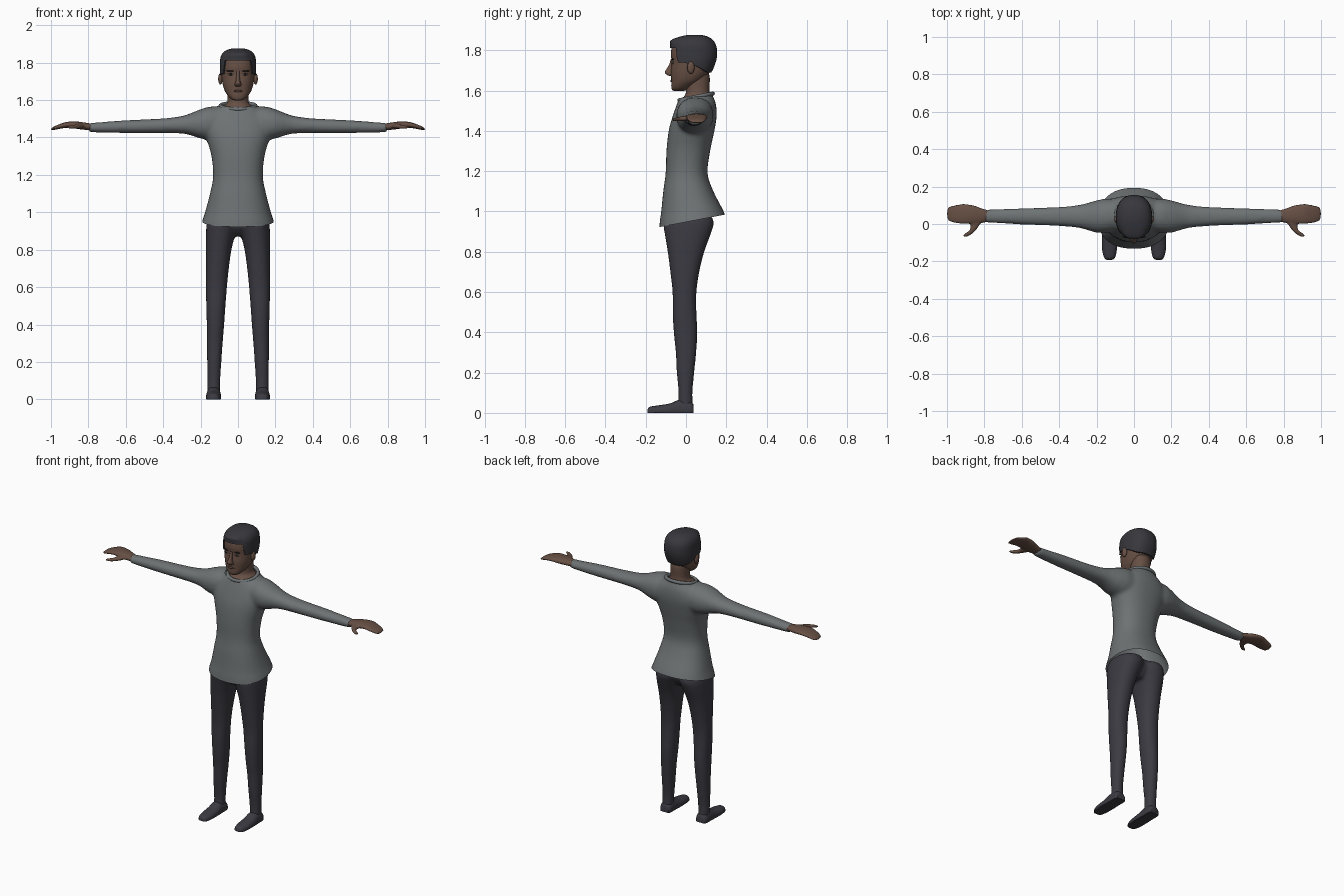
import bpy, bmesh, math
from mathutils import Vector

if "Cube" in bpy.data.objects:
    bpy.data.objects.remove(bpy.data.objects["Cube"])


def material(name, rgb):
    m = bpy.data.materials.new(name)
    m.diffuse_color = (*rgb, 1)
    m.use_nodes = True
    m.node_tree.nodes["Principled BSDF"].inputs["Base Color"].default_value = m.diffuse_color
    return m


SHIRT = material("grey knit", (0.155, 0.17, 0.175))
PANTS = material("dark trousers", (0.045, 0.043, 0.055))
HAIR = material("dark hair", (0.038, 0.038, 0.046))
SKIN = material("brown skin", (0.135, 0.079, 0.058))
LIP = material("lip brown", (0.10, 0.05, 0.04))
EYE = material("eye white", (0.22, 0.20, 0.19))
DARK = material("iris and brow", (0.015, 0.013, 0.013))


def smooth_rows(rows, sub=5):
    """Catmull-Rom interpolation between rows of numbers."""
    out = []
    for i in range(len(rows) - 1):
        p = [rows[max(0, min(len(rows) - 1, i + k))] for k in (-1, 0, 1, 2)]
        for s in range(sub):
            t = s / sub
            out.append([0.5 * (2 * b + (c - a) * t + (2 * a - 5 * b + 4 * c - d) * t * t
                               + (3 * b - a - 3 * c + d) * t ** 3) for a, b, c, d in zip(*p)])
    return out + [list(rows[-1])]


def spow(v, n):
    return math.copysign(abs(v) ** (2 / n), v)


def loft(bm, rows, axis="z", n=2.2, seg=32, mirror=False):
    """Rows: position along axis, then min/max on the two other axes."""
    rings = []
    for p, a0, a1, b0, b1 in smooth_rows(rows):
        ring = []
        for k in range(seg):
            t = 2 * math.pi * k / seg
            a = (a0 + a1) / 2 + (a1 - a0) / 2 * spow(math.cos(t), n)
            b = (b0 + b1) / 2 + (b1 - b0) / 2 * spow(math.sin(t), n)
            co = {"x": (p, a, b), "y": (a, p, b), "z": (a, b, p)}[axis]
            ring.append(bm.verts.new((-co[0] if mirror else co[0], co[1], co[2])))
        rings.append(ring)
    skin_rings(bm, rings)


def skin_rings(bm, rings):
    seg = len(rings[0])
    for r, s in zip(rings, rings[1:]):
        for k in range(seg):
            j = (k + 1) % seg
            bm.faces.new((r[k], r[j], s[j], s[k]))
    bm.faces.new(rings[0])
    bm.faces.new(rings[-1])


def shade(me):
    for f in me.polygons:
        f.use_smooth = True
    me.set_sharp_from_angle(angle=math.radians(55))


def finish(name, bm, mat):
    bmesh.ops.recalc_face_normals(bm, faces=bm.faces)
    me = bpy.data.meshes.new(name)
    bm.to_mesh(me)
    bm.free()
    me.materials.append(mat)
    shade(me)
    ob = bpy.data.objects.new(name, me)
    bpy.context.collection.objects.link(ob)
    return ob


def fuse(ob, voxel, mat, cuts=()):
    """Weld overlapping volumes into one smooth skin, then trim with planes."""
    r = ob.modifiers.new("weld", "REMESH")
    r.mode, r.voxel_size = "VOXEL", voxel
    s = ob.modifiers.new("relax", "SMOOTH")
    s.factor, s.iterations = 0.5, 6
    bpy.context.view_layer.update()
    me = bpy.data.meshes.new_from_object(ob.evaluated_get(bpy.context.evaluated_depsgraph_get()))
    ob.modifiers.clear()
    bm = bmesh.new()
    bm.from_mesh(me)
    for co, no in cuts:
        bmesh.ops.bisect_plane(bm, geom=bm.verts[:] + bm.edges[:] + bm.faces[:],
                               plane_co=co, plane_no=no, clear_outer=True)
    bm.to_mesh(me)
    bm.free()
    me.materials.clear()
    me.materials.append(mat)
    for f in me.polygons:
        f.material_index = 0
    shade(me)
    ob.data = me


def sym(rows):
    return [(z, -x, x, y0, y1) for z, x, y0, y1 in rows]


def ball(name, loc, scale, mat):
    bm = bmesh.new()
    bmesh.ops.create_uvsphere(bm, u_segments=20, v_segments=12, radius=1)
    for v in bm.verts:
        v.co = Vector(loc) + Vector(c * s for c, s in zip(v.co, scale))
    return finish(name, bm, mat)


# Shirt: torso and both sleeves welded, trimmed at hem and neckline
bm = bmesh.new()
loft(bm, sym([(.88, .205, -.135, .205), (.95, .192, -.13, .202), (1.0, .176, -.123, .187),
              (1.1, .15, -.113, .136), (1.19, .133, -.101, .107), (1.3, .142, -.097, .12),
              (1.4, .17, -.086, .141), (1.47, .185, -.067, .152), (1.53, .15, -.046, .149),
              (1.57, .10, -.03, .135), (1.61, .08, -.01, .12)]), n=2.3, seg=48)
for m in (False, True):
    loft(bm, [(.05, -.03, .13, 1.40, 1.56), (.14, -.046, .136, 1.385, 1.566),
              (.2, -.046, .126, 1.395, 1.551), (.25, -.032, .112, 1.411, 1.531),
              (.3, -.02, .101, 1.421, 1.515), (.4, -.011, .091, 1.424, 1.502),
              (.6, -.003, .084, 1.424, 1.492), (.76, .006, .078, 1.427, 1.480),
              (.80, .008, .076, 1.43, 1.478)], "x", mirror=m)
shirt = finish("shirt", bm, SHIRT)
fuse(shirt, 0.011, SHIRT, [((0, .03, .953), (0, .19, -1)), ((0, .05, 1.572), (0, -.2, 1))])

# Collar band around the neckline
bpy.ops.mesh.primitive_torus_add(major_radius=.092, minor_radius=.011, major_segments=40,
                                 minor_segments=10, location=(0, .05, 1.568),
                                 rotation=(math.atan(.2), 0, 0))
collar = bpy.context.object
collar.name = "collar"
collar.scale = (1.02, .92, 1)
collar.data.materials.append(SHIRT)
shade(collar.data)

# Trousers: two legs and a bridge at the crotch
bm = bmesh.new()
for m in (False, True):
    loft(bm, [(.03, .096, .163, -.039, .035), (.1, .095, .163, -.037, .032), (.2, .089, .165, -.046, .041),
              (.3, .082, .166, -.051, .051), (.4, .074, .167, -.061, .056), (.5, .067, .17, -.066, .052),
              (.6, .059, .171, -.067, .052), (.7, .049, .171, -.078, .066), (.8, .035, .171, -.091, .091),
              (.88, .014, .171, -.104, .12), (.94, -.008, .168, -.112, .138),
              (.98, -.012, .158, -.095, .125)], mirror=m)
loft(bm, sym([(.872, .04, -.05, .07), (.92, .07, -.095, .10), (.98, .09, -.09, .11)]))
fuse(finish("trousers", bm, PANTS), 0.009, PANTS)

# Shoes and hands, one per side
for m, side in ((False, "left"), (True, "right")):
    bm = bmesh.new()
    loft(bm, [(-.192, .118, .145, -.01, .016), (-.18, .102, .159, -.02, .03), (-.14, .092, .17, -.02, .037),
              (-.08, .09, .171, -.02, .047), (-.03, .092, .169, -.03, .066), (.02, .092, .168, -.03, .06),
              (.038, .10, .16, -.02, .04)], "y", mirror=m)
    for v in bm.verts:
        v.co.z = max(v.co.z, 0)
    finish(side + "_shoe", bm, PANTS)

    bm = bmesh.new()
    loft(bm, [(.77, .015, .07, 1.437, 1.472), (.82, .004, .086, 1.441, 1.480), (.86, 0, .10, 1.446, 1.485),
              (.91, .001, .107, 1.452, 1.484), (.95, .004, .102, 1.447, 1.473), (.985, .014, .094, 1.440, 1.458),
              (.998, .026, .082, 1.438, 1.448), (1.0, .05, .06, 1.440, 1.444)], "x", mirror=m)
    loft(bm, [(.03, .81, .87, 1.448, 1.476), (0, .822, .874, 1.448, 1.474), (-.03, .843, .878, 1.448, 1.47),
              (-.05, .863, .902, 1.447, 1.466), (-.064, .883, .917, 1.448, 1.462),
              (-.068, .895, .905, 1.452, 1.458)], "y", mirror=m)
    hand = finish(side + "_hand", bm, SKIN)
    fuse(hand, 0.005, SKIN)

# Neck
bm = bmesh.new()
loft(bm, sym([(1.52, .11, -.035, .135), (1.55, .098, -.03, .13), (1.575, .066, -.006, .122),
              (1.6, .056, 0, .116), (1.66, .057, 0, .118), (1.7, .06, .01, .11)]))
finish("neck", bm, SKIN)

# Head
HEAD = sym([(1.598, .018, -.06, -.01), (1.604, .034, -.069, .005), (1.62, .051, -.073, .03),
            (1.65, .071, -.073, .08), (1.69, .083, -.075, .118), (1.74, .089, -.071, .14),
            (1.78, .089, -.075, .147), (1.82, .086, -.068, .141), (1.845, .074, -.046, .124),
            (1.86, .052, -.014, .10), (1.868, .024, .02, .068)])
bm = bmesh.new()
loft(bm, HEAD, n=2.3, seg=40)
finish("head", bm, SKIN)
DENSE = smooth_rows(HEAD, 8)


def head_row(z):
    for r, s in zip(DENSE, DENSE[1:]):
        if z <= s[0]:
            t = max(0, (z - r[0]) / (s[0] - r[0]))
            return [a + (b - a) * t for a, b in zip(r, s)]
    return DENSE[-1]


def ease(v, lo, hi):
    t = max(0, min(1, (v - lo) / (hi - lo)))
    return t * t * (3 - 2 * t)


# Hair: cap following the skull with a stepped hairline and a raised fringe
bm = bmesh.new()
rings, COLS, ROWS = [], 96, 18
for k in range(-1, ROWS + 1):
    t = math.sin(math.pi / 2 * max(k, 0) / ROWS)
    off = -.012 if k < 0 else .008
    ring = []
    for c in range(COLS):
        a = 2 * math.pi * c / COLS
        deg = math.degrees(min(a, 2 * math.pi - a))
        low = 1.812 - .072 * ease(deg, 44, 52) - .05 * ease(deg, 60, 150)
        z = low + (1.868 - low) * t
        _, x0, x1, y0, y1 = head_row(z)
        x = (x1 + off) * spow(math.sin(a), 2.3)
        y = (y0 + y1) / 2 - ((y1 - y0) / 2 + off) * spow(math.cos(a), 2.3)
        if k >= 0:
            y -= .02 * (1 - ease(deg, 20, 65)) * math.exp(-((z - 1.845) / .018) ** 2)
        ring.append(bm.verts.new((x, y, z + .008 * t)))
    rings.append(ring)
skin_rings(bm, rings)
finish("hair", bm, HAIR)

# Face details
bm = bmesh.new()
loft(bm, sym([(1.672, .012, -.082, -.055), (1.678, .018, -.095, -.055), (1.69, .016, -.105, -.055),
              (1.705, .011, -.098, -.055), (1.73, .009, -.083, -.055), (1.755, .010, -.076, -.055)]), seg=20)
finish("nose", bm, SKIN)
ball("lips", (0, -.072, 1.648), (.024, .006, .006), LIP)
for s, side in ((1, "left"), (-1, "right")):
    ball(side + "_ear", (s * .094, .024, 1.714), (.012, .018, .031), SKIN)
    ball(side + "_eye", (s * .039, -.066, 1.738), (.015, .005, .006), EYE)
    ball(side + "_iris", (s * .039, -.068, 1.738), (.008, .005, .006), DARK)
    ball(side + "_brow", (s * .041, -.067, 1.756), (.02, .007, .0035), DARK)
